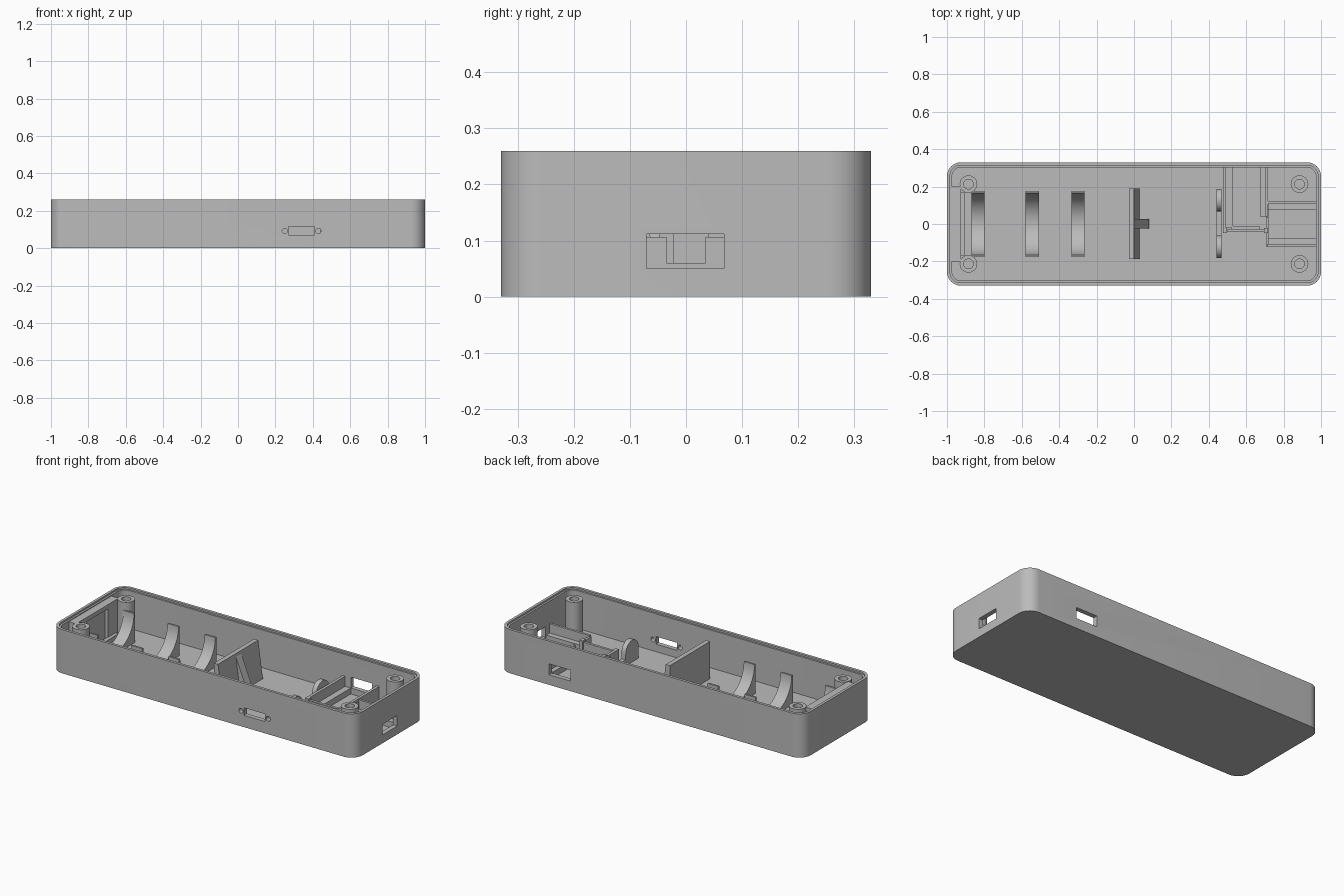
import bpy, bmesh, math

cube = bpy.data.objects.get("Cube")
if cube:
    bpy.data.objects.remove(cube, do_unlink=True)

grey = bpy.data.materials.new("plain grey")
grey.use_nodes = True
grey.diffuse_color = (0.5, 0.5, 0.5, 1)
grey.node_tree.nodes["Principled BSDF"].inputs["Base Color"].default_value = (0.5, 0.5, 0.5, 1)


def prism(name, profile, axis, start, end):
    """Extrude a 2D profile along an axis."""
    place = {"x": lambda p, t: (t, p[0], p[1]),
             "y": lambda p, t: (p[0], t, p[1]),
             "z": lambda p, t: (p[0], p[1], t)}[axis]
    bm = bmesh.new()
    low = [bm.verts.new(place(p, start)) for p in profile]
    high = [bm.verts.new(place(p, end)) for p in profile]
    bm.faces.new(low)
    bm.faces.new(high)
    for i in range(len(low)):
        j = (i + 1) % len(low)
        bm.faces.new((low[i], low[j], high[j], high[i]))
    bmesh.ops.recalc_face_normals(bm, faces=bm.faces)
    mesh = bpy.data.meshes.new(name)
    bm.to_mesh(mesh)
    bm.free()
    mesh.materials.append(grey)
    obj = bpy.data.objects.new(name, mesh)
    bpy.context.collection.objects.link(obj)
    return obj


def box(name, x, y, z):
    return prism(name, [(x[0], y[0]), (x[1], y[0]), (x[1], y[1]), (x[0], y[1])], "z", *z)


def arc(cx, cy, r, start, end, steps=12):
    angles = [math.radians(start + (end - start) * i / steps) for i in range(steps + 1)]
    return [(cx + r * math.cos(a), cy + r * math.sin(a)) for a in angles]


def circle(cx, cy, r):
    return arc(cx, cy, r, 0, 345, 23)


def rounded(inset):
    """Rounded outline of the case, moved inward."""
    r = 0.075 - inset
    pts = []
    for i, (sx, sy) in enumerate([(1, 1), (-1, 1), (-1, -1), (1, -1)]):
        pts += arc(sx * 0.925, sy * 0.255, r, i * 90, i * 90 + 90)
    return pts


def activate(obj):
    bpy.ops.object.select_all(action="DESELECT")
    obj.select_set(True)
    bpy.context.view_layer.objects.active = obj


def cut(obj, cutter):
    cutter.hide_render = True
    activate(obj)
    mod = obj.modifiers.new("cut", "BOOLEAN")
    mod.operation = "DIFFERENCE"
    mod.solver = "EXACT"
    mod.object = cutter
    bpy.ops.object.modifier_apply(modifier=mod.name)
    bpy.data.objects.remove(cutter, do_unlink=True)


def smooth(obj):
    activate(obj)
    bpy.ops.object.shade_smooth_by_angle(angle=math.radians(30))


FLOOR = 0.025
BASE = 0.015   # parts sink a little into the floor

# Case with stepped rim and port openings
case = prism("case_tray", rounded(0), "z", 0, 0.26)
cut(case, prism("cavity", rounded(0.027), "z", FLOOR, 0.4))
cut(case, prism("rim_step", rounded(0.016), "z", 0.25, 0.4))
cut(case, box("side_port", (0.9, 1.1), (-0.07, 0.068), (0.05, 0.112)))
cut(case, box("back_port", (0.53, 0.67), (0.25, 0.4), (0.06, 0.125)))
cut(case, box("front_port", (0.27, 0.41), (-0.4, -0.25), (0.07, 0.115)))
for x in (0.25, 0.43):
    cut(case, prism("screw_hole", circle(x, 0.092, 0.014), "y", -0.4, -0.25))
smooth(case)

# Corner screw posts
for sx in (-1, 1):
    for sy in (-1, 1):
        x, y = sx * 0.885, sy * 0.213
        post = prism("screw_post", circle(x, y, 0.047), "z", BASE, 0.247)
        cut(post, prism("post_hole", circle(x, y, 0.026), "z", 0.06, 0.4))
        smooth(post)

# End wall thickening with a contact pocket
box("end_plate", (-0.98, -0.945), (-0.2, 0.2), (BASE, 0.245))
box("end_pocket_top", (-0.95, -0.925), (-0.2, 0.2), (0.22, 0.245))
for s in (-1, 1):
    box("end_pocket_side", (-0.95, -0.925), sorted((s * 0.1, s * 0.2)), (BASE, 0.22))
box("end_foot", (-0.93, -0.905), (-0.17, 0.17), (BASE, 0.05))

# Curved cell cradles
saddle = [(-0.176, BASE), (0.176, BASE), (0.176, 0.2)]
saddle += arc(0, 0.2, 0.165, 0, -180, 24) + [(-0.176, 0.2)]
for x0, x1 in ((-0.87, -0.8), (-0.58, -0.507), (-0.335, -0.265)):
    smooth(prism("cell_cradle", saddle, "x", x0, x1))

# Divider wall, tapered on one face, with a gusset
prism("divider", [(-0.027, BASE), (0.032, BASE), (0.0, 0.247), (-0.027, 0.247)],
      "y", -0.188, 0.19)
prism("divider_gusset", [(-0.01, BASE), (0.08, BASE), (0.08, 0.04), (0.0, 0.235), (-0.01, 0.235)],
      "y", -0.023, 0.027)

# Upright retainers with rounded tops
for y in (-0.122, 0.128):
    tab = [(y - 0.06, BASE), (y + 0.06, BASE)] + arc(y, 0.095, 0.06, 0, 180)
    smooth(prism("retainer_tab", tab, "x", 0.44, 0.468))
box("retainer_bar", (0.44, 0.468), (-0.08, 0.08), (BASE, 0.06))

# Board bay facing the back port
box("back_bay_left_wall", (0.475, 0.492), (-0.04, 0.31), (BASE, 0.12))
box("back_bay_left_rail", (0.49, 0.53), (-0.02, 0.31), (BASE, 0.06))
box("back_bay_right_wall", (0.7, 0.717), (0.04, 0.31), (BASE, 0.12))
box("back_bay_right_rail", (0.673, 0.705), (0.04, 0.31), (BASE, 0.06))
box("back_bay_end_wall", (0.5, 0.7), (-0.042, -0.027), (BASE, 0.11))
box("back_bay_end_rail", (0.52, 0.67), (-0.03, -0.01), (BASE, 0.06))
for x in (0.475, 0.695):
    box("back_bay_corner", (x, x + 0.022), (-0.048, -0.022), (BASE, 0.12))

# Board bay facing the side port
for s in (-1, 1):
    box("side_bay_wall", (0.71, 0.98), sorted((s * 0.108, s * 0.122)), (BASE, 0.115))
    box("side_bay_rail", (0.71, 0.98), sorted((s * 0.075, s * 0.11)), (BASE, 0.06))
    box("side_bay_stop", (0.705, 0.72), sorted((s * 0.035, s * 0.12)), (BASE, 0.106))
box("side_bay_cross_rail", (0.705, 0.72), (-0.04, 0.04), (BASE, 0.06))
